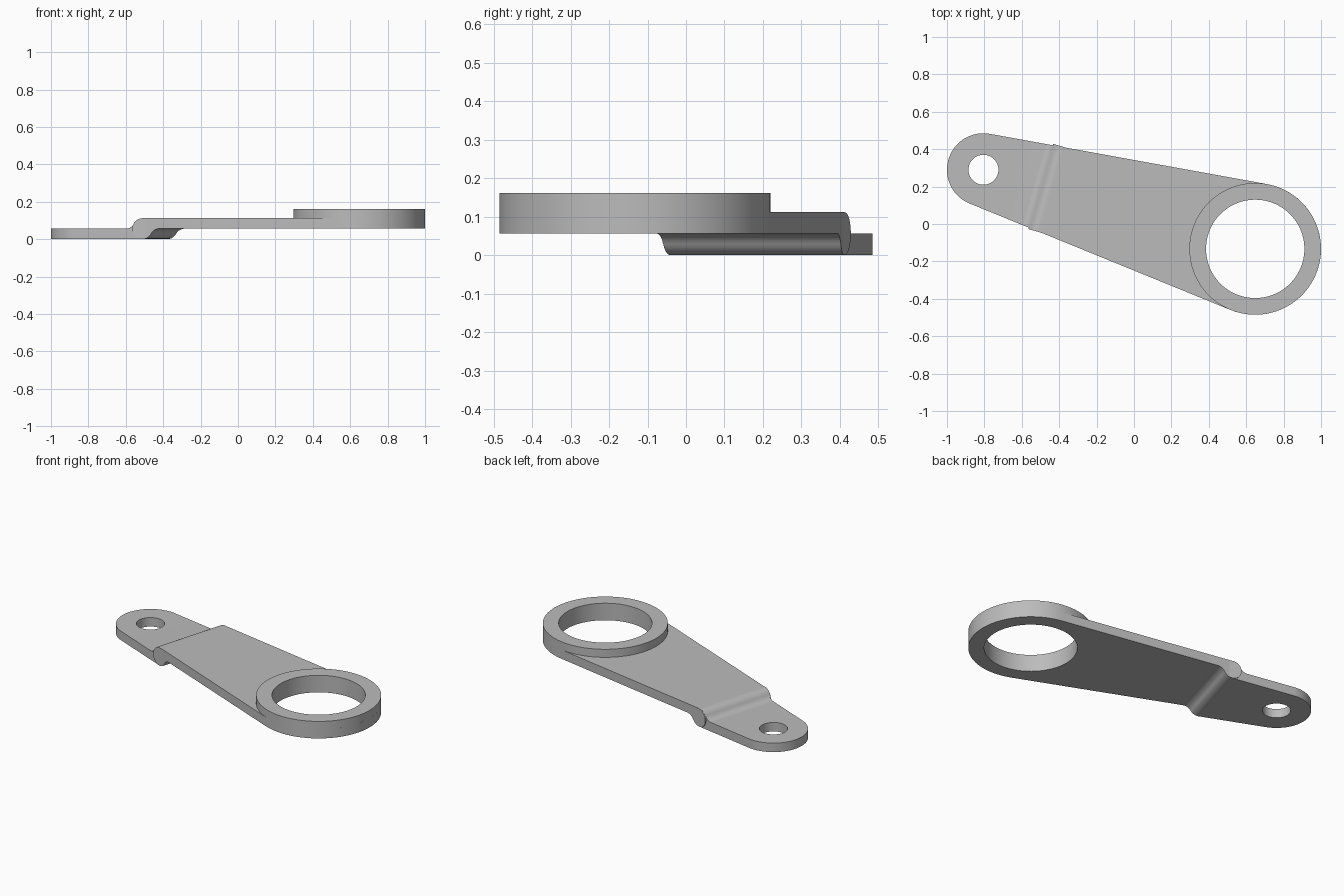
import bpy, bmesh
from math import sin, cos, pi, sqrt, asin, atan2
from mathutils import Matrix, Vector

cube = bpy.data.objects.get("Cube")
if cube:
    bpy.data.objects.remove(cube, do_unlink=True)

# Main dimensions
SMALL, SMALL_R, SMALL_BORE = Vector((-0.805, 0.29)), 0.195, 0.08
BIG, BIG_R, BIG_BORE = Vector((0.648, -0.133)), 0.352, 0.263
THICK, TOP = 0.056, 0.162
BEND, BEND_RUN = 0.375, 0.095
SEG = 96

axis = BIG - SMALL
LENGTH = axis.length
taper = asin((BIG_R - SMALL_R) / LENGTH)
# Local frame: x runs from the small eye to the big eye
FRAME = Matrix.Translation((SMALL.x, SMALL.y, 0)) @ Matrix.Rotation(atan2(axis.y, axis.x), 4, 'Z')

steel = bpy.data.materials.new("grey steel")
steel.use_nodes = True
GREY = (0.5, 0.5, 0.5, 1)
steel.diffuse_color = GREY
steel.node_tree.nodes["Principled BSDF"].inputs["Base Color"].default_value = GREY


def finish(name, bm, matrix):
    bmesh.ops.remove_doubles(bm, verts=bm.verts, dist=1e-5)
    bmesh.ops.recalc_face_normals(bm, faces=bm.faces)
    mesh = bpy.data.meshes.new(name)
    bm.to_mesh(mesh)
    bm.free()
    mesh.materials.append(steel)
    obj = bpy.data.objects.new(name, mesh)
    obj.matrix_world = matrix
    bpy.context.collection.objects.link(obj)
    return obj


def cylinder(name, radius, depth, matrix):
    bm = bmesh.new()
    bmesh.ops.create_cone(bm, cap_ends=True, segments=SEG, radius1=radius, radius2=radius, depth=depth)
    return finish(name, bm, matrix)


def smooth(obj):
    bpy.ops.object.select_all(action='DESELECT')
    obj.select_set(True)
    bpy.context.view_layer.objects.active = obj
    bpy.ops.object.shade_smooth_by_angle(angle=pi / 6)


# Joggled top surface: a concave fillet tangent to the convex bend
fillet = (BEND_RUN ** 2 - THICK ** 2) / (2 * THICK)
touch = BEND - BEND_RUN * THICK / (THICK + fillet)


def top_height(s):
    if s <= BEND - BEND_RUN:
        return THICK
    if s < touch:
        return THICK + fillet - sqrt(fillet ** 2 - (s - BEND + BEND_RUN) ** 2)
    if s < BEND:
        return THICK + sqrt(THICK ** 2 - (s - BEND) ** 2)
    return 2 * THICK


def bottom_height(s):
    return 2 * THICK - top_height(2 * BEND - s)


def half_width(s):
    if s < -SMALL_R * sin(taper):
        return sqrt(max(0, SMALL_R ** 2 - s ** 2))
    if s > LENGTH - BIG_R * sin(taper):
        return sqrt(max(0, BIG_R ** 2 - (s - LENGTH) ** 2))
    return (SMALL_R + s * sin(taper)) / cos(taper)


# Lever arm: stations along the axis, each a rectangular section
n = 32
small_arc = [-SMALL_R * cos(i / n * (pi / 2 - taper)) for i in range(n + 1)]
big_arc = [LENGTH - BIG_R * sin(taper + i / n * (pi / 2 - taper)) * -1 if i else LENGTH - BIG_R * sin(taper)
           for i in range(n + 1)]
big_start = LENGTH - BIG_R * sin(taper)
big_arc = [LENGTH - BIG_R * cos(pi / 2 - taper + i / n * (pi / 2 + taper)) for i in range(n + 1)]
bend = [BEND - BEND_RUN * cos(i / 40 * pi) for i in range(41)]
stations = sorted(small_arc + bend + [touch, 2 * BEND - touch] + big_arc)

bm = bmesh.new()
previous = None
for s in stations:
    w, hi, lo = half_width(s), top_height(s), bottom_height(s)
    ring = [bm.verts.new(p) for p in ((s, -w, lo), (s, w, lo), (s, w, hi), (s, -w, hi))]
    if previous:
        for i in range(4):
            j = (i + 1) % 4
            bm.faces.new((previous[i], previous[j], ring[j], ring[i]))
    previous = ring
arm = finish("lever_arm", bm, FRAME)

# Bores through both eyes
for label, centre, radius in (("small", SMALL, SMALL_BORE), ("big", BIG, BIG_BORE)):
    cutter = cylinder(label + "_bore_cutter", radius, 1, Matrix.Translation((centre.x, centre.y, 0)))
    cutter.hide_render = True
    cutter.hide_set(True)
    cut = arm.modifiers.new(label + "_bore", 'BOOLEAN')
    cut.operation, cut.solver, cut.object = 'DIFFERENCE', 'EXACT', cutter
smooth(arm)

# Rounded roll across the bend, slightly proud of the tapered edges
roll = cylinder("bend_roll", THICK - 0.0005, 0.474,
                FRAME @ Matrix.Translation((BEND, 0, THICK)) @ Matrix.Rotation(pi / 2, 4, 'X'))
smooth(roll)

# Raised collar on the big eye
bm = bmesh.new()
section = [(BIG_BORE, 2 * THICK), (BIG_R, 2 * THICK), (BIG_R, TOP), (BIG_BORE, TOP)]
verts = [bm.verts.new((r, 0, z)) for r, z in section]
edges = [bm.edges.new((verts[i], verts[(i + 1) % 4])) for i in range(4)]
bmesh.ops.spin(bm, geom=verts + edges, cent=(0, 0, 0), axis=(0, 0, 1), angle=2 * pi, steps=SEG)
collar = finish("big_eye_collar", bm, Matrix.Translation((BIG.x, BIG.y, 0)))
smooth(collar)
